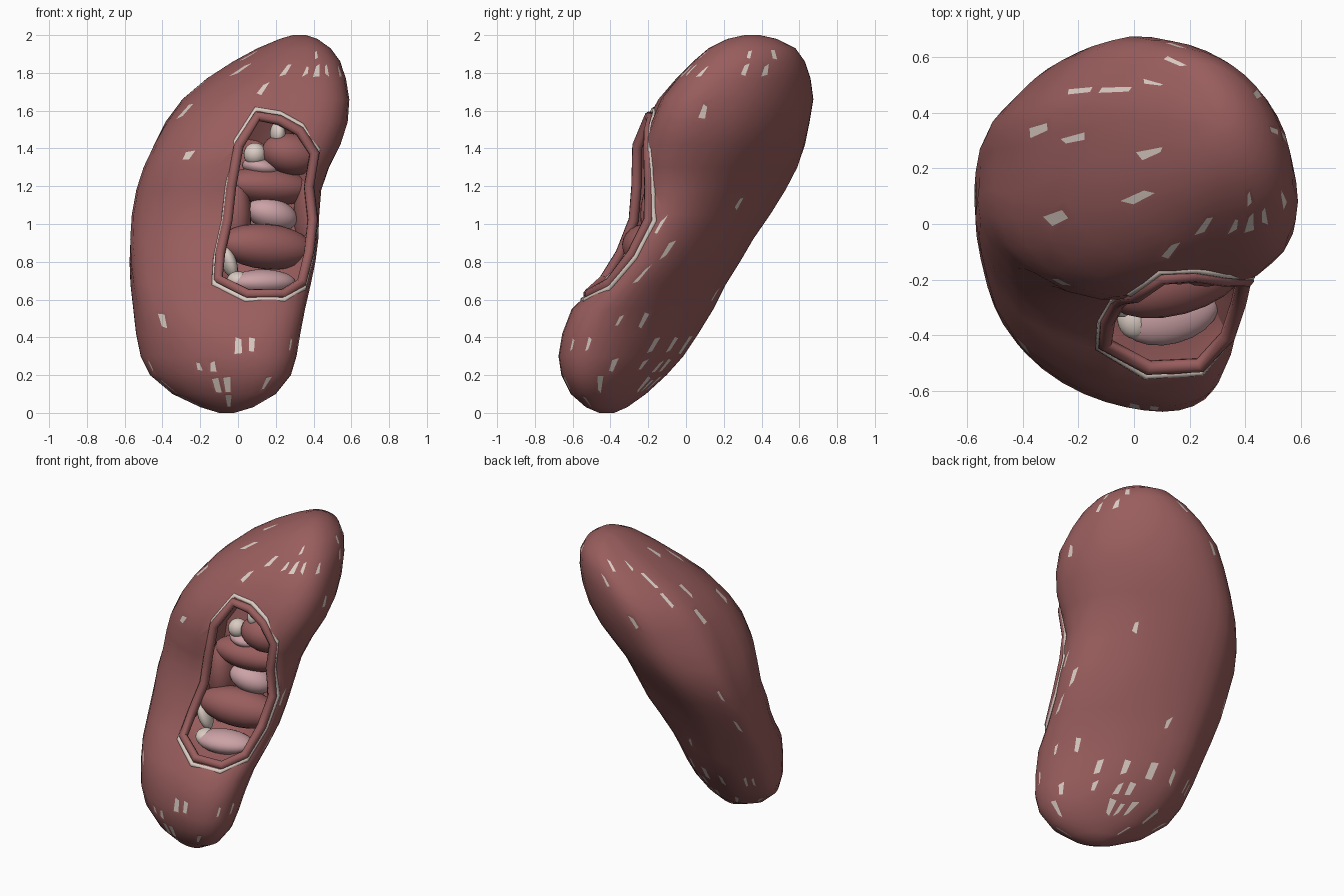
import bpy, bmesh, math, random
from mathutils import Vector
from mathutils.bvhtree import BVHTree

if "Cube" in bpy.data.objects:
    bpy.data.objects.remove(bpy.data.objects["Cube"])

random.seed(4)


def material(name, rgb):
    m = bpy.data.materials.new(name)
    m.diffuse_color = (*rgb, 1)
    m.use_nodes = True
    m.node_tree.nodes["Principled BSDF"].inputs["Base Color"].default_value = m.diffuse_color
    return m


RED = material("kidney_red", (0.32, 0.11, 0.11))
CREAM = material("fat_cream", (0.70, 0.60, 0.54))
PINK = material("vessel_pink", (0.60, 0.36, 0.38))


def activate(ob):
    bpy.ops.object.select_all(action='DESELECT')
    ob.select_set(True)
    bpy.context.view_layer.objects.active = ob


def loft(rings):
    """Closed bmesh through rings of equal length, with fan caps."""
    bm = bmesh.new()
    loops = [[bm.verts.new(p) for p in r] for r in rings]
    n = len(loops[0])
    for a, b in zip(loops, loops[1:]):
        for i in range(n):
            j = (i + 1) % n
            bm.faces.new((a[i], a[j], b[j], b[i]))
    for l in (loops[0], loops[-1]):
        tip = bm.verts.new(sum((v.co for v in l), Vector()) / n)
        for i in range(n):
            bm.faces.new((l[i], l[(i + 1) % n], tip))
    bmesh.ops.recalc_face_normals(bm, faces=bm.faces)
    return bm


def to_object(bm, name, *mats):
    me = bpy.data.meshes.new(name)
    bm.to_mesh(me)
    bm.free()
    ob = bpy.data.objects.new(name, me)
    bpy.context.collection.objects.link(ob)
    for m in mats:
        me.materials.append(m)
    return ob


# Kidney body: skewed elliptical sections (z, x min, x max, y min, y max)
sections = [
    (0.00, -0.10, -0.02, -0.46, -0.38), (0.03, -0.20, 0.08, -0.53, -0.31),
    (0.10, -0.35, 0.20, -0.61, -0.21), (0.20, -0.47, 0.28, -0.66, -0.10),
    (0.30, -0.52, 0.31, -0.675, -0.01), (0.42, -0.545, 0.33, -0.655, 0.07),
    (0.55, -0.56, 0.355, -0.605, 0.15), (0.68, -0.575, 0.385, -0.47, 0.215),
    (0.80, -0.58, 0.41, -0.375, 0.29), (0.92, -0.575, 0.425, -0.32, 0.36),
    (1.05, -0.56, 0.43, -0.265, 0.45), (1.18, -0.535, 0.44, -0.25, 0.53),
    (1.30, -0.50, 0.48, -0.245, 0.59), (1.42, -0.45, 0.535, -0.225, 0.63),
    (1.54, -0.39, 0.565, -0.18, 0.655), (1.66, -0.30, 0.575, -0.13, 0.675),
    (1.77, -0.17, 0.565, -0.045, 0.66), (1.86, -0.03, 0.54, 0.04, 0.63),
    (1.93, 0.10, 0.49, 0.12, 0.58), (1.98, 0.22, 0.42, 0.22, 0.48),
    (2.00, 0.29, 0.36, 0.31, 0.39)]
SEG = 36


def bump(deg, centre, half):
    """Smooth weight, 1 at the centre angle and 0 beyond the half width."""
    d = min(1, abs((deg - centre + 180) % 360 - 180) / half)
    return math.cos(d * math.pi / 2) ** 2


def section_point(z, x0, x1, y0, y1, deg):
    """Skewed ellipse, fuller at the front left and flatter at the back left."""
    skew = 120 - 13 * min(1, max(0, (z - 1.1) / 0.4))
    k = (1 + 0.43 * bump(deg, 120, 52) * math.exp(-((z - 1.15) / 0.65) ** 2)
         + 0.10 * bump(deg, 32, 45) * math.exp(-((z - 1.6) / 0.25) ** 2)
         - 0.08 * bump(deg, 210, 40))
    return Vector(((x0 + x1) / 2 + k * (x1 - x0) / 2 * math.cos(math.radians(deg)),
                   (y0 + y1) / 2 + k * (y1 - y0) / 2 * math.cos(math.radians(deg + skew)), z))


bm = loft([[section_point(*s, 360 * i / SEG) for i in range(SEG)] for s in sections])
bvh = BVHTree.FromBMesh(bm)


def surf(x, z):
    """Point of the front surface seen at (x, z)."""
    hit = bvh.ray_cast(Vector((x, -3, z)), Vector((0, 1, 0)))[0]
    return hit if hit else bvh.find_nearest(Vector((x, -0.1, z)))[0]


# Cream fat specks, denser at the poles and on the hilum side
for f in list(bm.faces):
    c = f.calc_center_median()
    near = abs(c.z - 1) > 0.6 or c.x - c.y > 0.4
    if 0.05 < c.z < 1.93 and random.random() < (0.17 if near else 0.03):
        w = min(e.calc_length() for e in f.edges)
        bmesh.ops.inset_individual(bm, faces=[f], thickness=w * random.uniform(0.3, 0.4))
        f.material_index = 1
        mid = f.calc_center_median()
        for v in f.verts:
            v.co = mid + (v.co - mid) * random.uniform(0.4, 1.1)
body = to_object(bm, "kidney_body", RED, CREAM)

# Hilum opening, outlined in the front view
outline = [(0.10, 1.58), (0.22, 1.56), (0.33, 1.50), (0.41, 1.38), (0.38, 1.20),
           (0.40, 1.02), (0.38, 0.84), (0.34, 0.68), (0.24, 0.62), (0.05, 0.62),
           (-0.11, 0.70), (-0.10, 0.84), (-0.06, 1.02), (-0.04, 1.20), (0.00, 1.42)]
MID = (0.16, 1.08)
INWARD = Vector((-0.4, 0.9, 0)).normalized()


def hilum_ring(scale, depth=0.0):
    return [surf(MID[0] + (x - MID[0]) * scale, MID[1] + (z - MID[1]) * scale) + INWARD * depth
            for x, z in outline]


cut_bm = loft([hilum_ring(1, -0.15), hilum_ring(1), hilum_ring(0.96, 0.14), hilum_ring(0.75, 0.26)])
bmesh.ops.triangulate(cut_bm, faces=cut_bm.faces[:])
cutter = to_object(cut_bm, "hilum_cutter", RED)
cutter.hide_render = True
activate(body)
mod = body.modifiers.new("hilum", 'BOOLEAN')
mod.object = cutter
mod.operation = 'DIFFERENCE'
mod.solver = 'EXACT'
bpy.ops.object.modifier_apply(modifier=mod.name)
bpy.data.objects.remove(cutter)
bpy.ops.object.shade_smooth_by_angle(angle=math.radians(35))


# Raised lip and fat line round the opening
def tube(name, pts, radius, mat):
    cu = bpy.data.curves.new(name, 'CURVE')
    cu.dimensions = '3D'
    cu.bevel_depth = radius
    cu.bevel_resolution = 2
    sp = cu.splines.new('POLY')
    sp.points.add(len(pts) - 1)
    for p, co in zip(sp.points, pts):
        p.co = (*co, 1)
    sp.use_cyclic_u = True
    cu.materials.append(mat)
    ob = bpy.data.objects.new(name, cu)
    bpy.context.collection.objects.link(ob)
    activate(ob)
    bpy.ops.object.convert(target='MESH')
    bpy.ops.object.shade_smooth_by_angle(angle=math.radians(50))


tube("hilum_lip", hilum_ring(0.98, 0.0), 0.028, RED)
tube("hilum_fat_line", hilum_ring(1.05, 0.006), 0.016, CREAM)


# Tissue folds, vessels and fat inside: x, z, depth, half sizes, tilt
def lump(name, x, z, depth, size, tilt, mat):
    bpy.ops.mesh.primitive_uv_sphere_add(segments=20, ring_count=12,
                                         location=surf(x, z) + Vector((0, depth, 0)),
                                         rotation=(0, math.radians(tilt), math.radians(15)))
    ob = bpy.context.object
    ob.name = name
    ob.scale = size
    ob.data.materials.append(mat)
    bpy.ops.object.shade_smooth_by_angle(angle=math.radians(40))


for i, p in enumerate([(0.28, 1.37, 0.13, (0.16, 0.12, 0.11), 10),
                       (0.16, 1.20, 0.17, (0.24, 0.13, 0.10), 5),
                       (0.15, 0.88, 0.14, (0.26, 0.13, 0.12), 5),
                       (0.36, 1.05, 0.13, (0.06, 0.11, 0.20), 0),
                       (-0.02, 1.05, 0.13, (0.09, 0.11, 0.20), 0)]):
    lump(f"tissue_fold_{i + 1}", *p, RED)
for i, p in enumerate([(0.18, 1.05, 0.15, (0.14, 0.10, 0.085), 15),
                       (0.13, 0.69, 0.14, (0.18, 0.11, 0.07), 0),
                       (0.12, 1.30, 0.16, (0.10, 0.10, 0.05), 10)]):
    lump(f"vessel_{i + 1}", *p, PINK)
for i, p in enumerate([(0.21, 1.48, 0.08, (0.04, 0.06, 0.06), 0),
                       (0.09, 1.37, 0.12, (0.06, 0.06, 0.06), 20),
                       (-0.05, 0.80, 0.09, (0.04, 0.06, 0.09), -20),
                       (0.00, 0.70, 0.10, (0.06, 0.07, 0.05), 0)]):
    lump(f"fat_lobule_{i + 1}", *p, CREAM)
